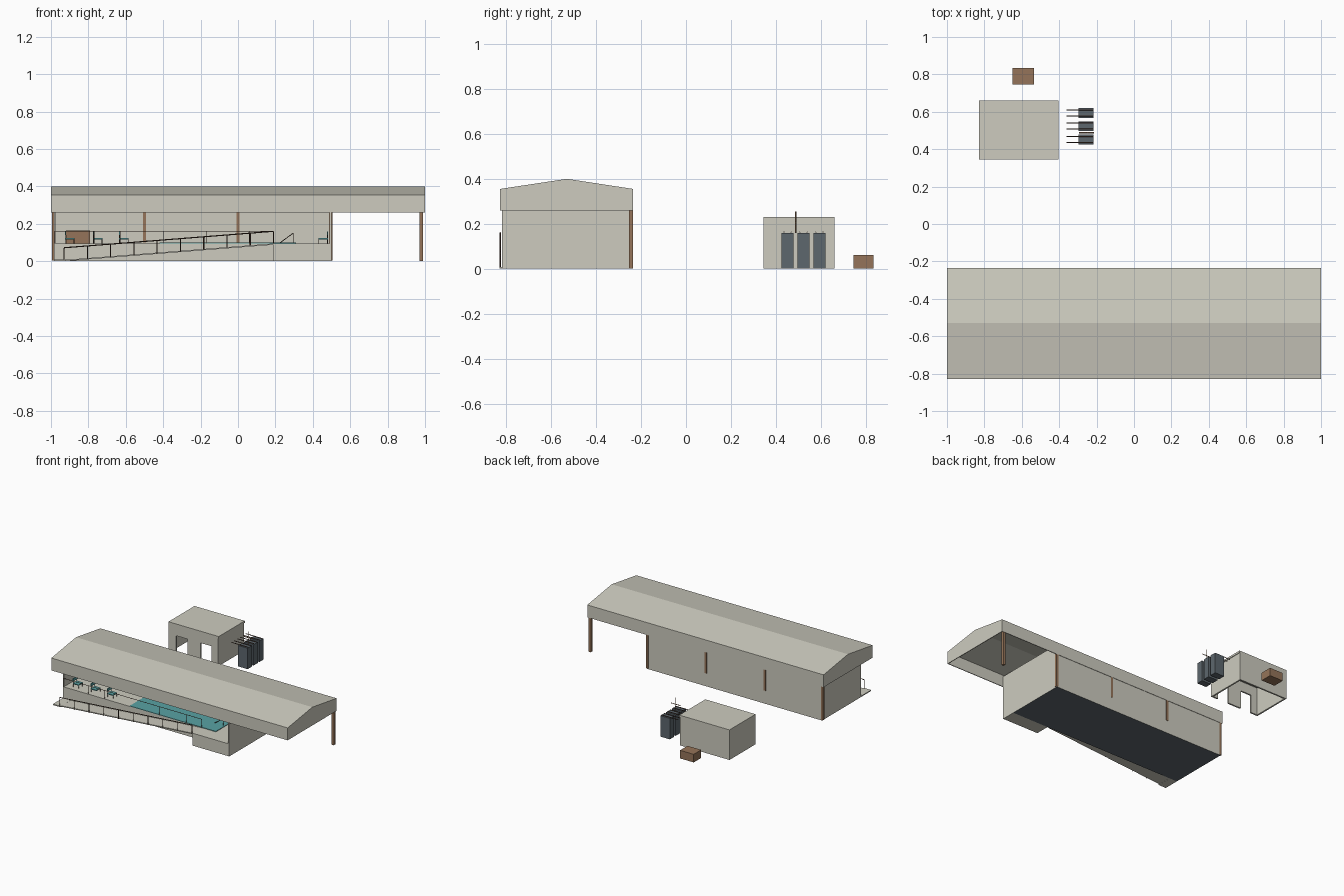
import bpy, bmesh
from mathutils import Vector

cube = bpy.data.objects.get("Cube")
if cube:
    bpy.data.objects.remove(cube, do_unlink=True)


def material(name, rgb):
    m = bpy.data.materials.new(name)
    m.use_nodes = True
    m.diffuse_color = (*rgb, 1)
    m.node_tree.nodes["Principled BSDF"].inputs["Base Color"].default_value = (*rgb, 1)
    return m


PLASTER = material("plaster", (0.61, 0.6, 0.52))
WOOD = material("wood", (0.3, 0.175, 0.1))
RAIL = material("dark_wood", (0.08, 0.045, 0.03))
SLATE = material("slate", (0.11, 0.135, 0.155))
TEAL = material("teal", (0.1, 0.36, 0.37))


def finish(name, bm, *mats):
    bmesh.ops.recalc_face_normals(bm, faces=bm.faces[:])
    me = bpy.data.meshes.new(name)
    bm.to_mesh(me)
    bm.free()
    for m in mats:
        me.materials.append(m)
    ob = bpy.data.objects.new(name, me)
    bpy.context.collection.objects.link(ob)
    return ob


def prism(bm, profile, axis, a, b):
    """Extrude a closed profile from a to b along axis x or y (profile holds the other two)."""
    def point(p, t):
        return (t, p[0], p[1]) if axis == "x" else (p[0], t, p[1])
    face = bm.faces.new([bm.verts.new(point(p, a)) for p in profile])
    out = bmesh.ops.extrude_face_region(bm, geom=[face])["geom"]
    step = Vector((b - a, 0, 0)) if axis == "x" else Vector((0, b - a, 0))
    bmesh.ops.translate(bm, vec=step, verts=[v for v in out if isinstance(v, bmesh.types.BMVert)])


def add_box(bm, x0, x1, y0, y1, z0, z1):
    prism(bm, [(x0, z0), (x1, z0), (x1, z1), (x0, z1)], "y", y0, y1)


def box(name, mat, *bounds):
    bm = bmesh.new()
    add_box(bm, *bounds)
    return finish(name, bm, mat)


def rods(name, mat, segments, radius):
    """Thin square rods, one for each pair of end points."""
    cu = bpy.data.curves.new(name, "CURVE")
    cu.dimensions = "3D"
    cu.bevel_depth = radius
    cu.bevel_resolution = 0
    cu.use_fill_caps = True
    for pair in segments:
        sp = cu.splines.new("POLY")
        sp.points.add(1)
        for p, co in zip(sp.points, pair):
            p.co = (*co, 1)
    cu.materials.append(mat)
    ob = bpy.data.objects.new(name, cu)
    bpy.context.collection.objects.link(ob)


LEFT_X, RIGHT_X = -0.985, 0.5
FRONT, DECK_Y, BACK = -0.82, -0.71, -0.238
DECK_Z, EAVE = 0.095, 0.26

# Gabled roof, a hollow shell with deep fascias
bm = bmesh.new()
prism(bm, [(-0.828, EAVE), (-0.828, 0.355), (-0.53, 0.4), (-0.235, 0.355), (-0.235, EAVE)], "x", -1, 1)
bm.normal_update()
bmesh.ops.recalc_face_normals(bm, faces=bm.faces[:])
bmesh.ops.delete(bm, geom=[f for f in bm.faces if f.normal.z < -0.9], context="FACES_ONLY")
roof = finish("roof", bm, PLASTER)
shell = roof.modifiers.new("thickness", "SOLIDIFY")
shell.thickness = 0.008
shell.offset = -1

# Raised floor with a slate underside
bm = bmesh.new()
add_box(bm, LEFT_X, RIGHT_X, DECK_Y, BACK, 0, DECK_Z)
platform = finish("platform", bm, PLASTER, SLATE)
for p in platform.data.polygons:
    p.material_index = int(p.normal.z < -0.9)
box("ramp_landing", PLASTER, 0.19, RIGHT_X, FRONT, DECK_Y, 0, DECK_Z)
box("ramp_foot", PLASTER, LEFT_X, -0.92, -0.83, DECK_Y, 0, 0.008)
bm = bmesh.new()
prism(bm, [(-0.93, 0), (0.19, DECK_Z - 0.007), (0.19, DECK_Z), (-0.93, 0.007)], "y", FRONT, DECK_Y)
finish("ramp", bm, PLASTER)

# Walls and floor mat
box("back_wall", PLASTER, LEFT_X, RIGHT_X, BACK - 0.008, BACK, DECK_Z, 0.34)
box("left_end_wall", PLASTER, LEFT_X, LEFT_X + 0.008, DECK_Y, BACK, DECK_Z, 0.34)
box("right_end_wall", PLASTER, RIGHT_X - 0.01, RIGHT_X, FRONT, BACK, DECK_Z, 0.34)
box("floor_mat", TEAL, -0.42, 0.31, DECK_Y, -0.3, DECK_Z, DECK_Z + 0.004)

# Posts along the back
for i, (x, z) in enumerate([(-0.985, 0.005), (-0.5, 0.1), (0, 0.1), (0.495, 0.005), (0.98, 0)]):
    box(f"post_{i + 1}", WOOD, x - 0.009, x + 0.009, -0.254, -0.2355, z, 0.34)

# Ramp and deck railings
segs = [((-0.93, -0.827, 0.072), (0.19, -0.827, 0.16))]
for i in range(10):
    t = i / 9
    x = -0.93 + 1.12 * t
    segs.append(((x, -0.827, DECK_Z * t), (x, -0.827, 0.072 + 0.088 * t)))
rods("ramp_railing", RAIL, segs, 0.003)
segs = [((-0.98, DECK_Y, 0.16), (0.19, DECK_Y, 0.16))]
segs += [((x, DECK_Y, DECK_Z), (x, DECK_Y, 0.16)) for x in (-0.98, -0.77, -0.63, -0.4, -0.17, 0.06, 0.19)]
rods("deck_railing", RAIL, segs, 0.002)
rods("steps_handrail", RAIL, [((0.22, -0.6, DECK_Z), (0.295, -0.6, 0.15)),
                              ((0.295, -0.6, DECK_Z), (0.295, -0.6, 0.15))], 0.002)

# Counter and chairs
box("counter", WOOD, -0.92, -0.79, -0.4, -0.33, DECK_Z, 0.163)


def chair(name, x, y, side):
    bm = bmesh.new()
    add_box(bm, x - 0.025, x + 0.025, y - 0.025, y + 0.025, 0.117, 0.124)
    e = x + side * 0.023
    add_box(bm, e - 0.003, e + 0.003, y - 0.025, y + 0.025, 0.14, 0.16)
    finish(name, bm, TEAL)
    legs = [((x + sx * 0.023, y + sy * 0.022, DECK_Z),
             (x + sx * 0.023, y + sy * 0.022, 0.155 if sx == side else 0.118))
            for sx in (-1, 1) for sy in (-1, 1)]
    rods(name + "_legs", RAIL, legs, 0.002)


spots = [(-0.9, -1), (-0.75, -1), (-0.61, -1)]
for i, (x, side) in enumerate(spots):
    for j, y in enumerate((-0.65, -0.5)):
        chair(f"chair_{i + 1}_{j + 1}", x, y, side)
chair("corner_chair", 0.455, -0.5, 1)

# Outbuilding: hollow, open below, with two doorways in its front
AX0, AX1, AY0, AY1, T = -0.83, -0.41, 0.345, 0.66, 0.012
box("shed_roof", PLASTER, AX0, AX1 + 0.005, AY0, AY1, 0.215, 0.23)
box("shed_back_wall", PLASTER, AX0, AX1, AY1 - T, AY1, 0, 0.215)
box("shed_left_wall", PLASTER, AX0, AX0 + T, AY0, AY1, 0, 0.215)
box("shed_right_wall", PLASTER, AX1 - T, AX1, AY0, AY1, 0, 0.215)
bm = bmesh.new()
prism(bm, [(AX0, 0), (-0.765, 0), (-0.765, 0.14), (-0.67, 0.14), (-0.67, 0), (-0.56, 0),
           (-0.56, 0.14), (-0.465, 0.14), (-0.465, 0), (AX1, 0), (AX1, 0.215), (AX0, 0.215)],
      "y", AY0, AY0 + T)
finish("shed_front_wall", bm, PLASTER)
box("crate", WOOD, -0.65, -0.535, 0.745, 0.835, 0, 0.062)

# Three bins with handle bars
segs = []
for i, y in enumerate((0.452, 0.523, 0.594)):
    box(f"bin_{i + 1}", SLATE, -0.297, -0.217, y - 0.026, y + 0.026, 0, 0.16)
    segs += [((-0.36, y + s * 0.016, 0.163), (-0.22, y + s * 0.016, 0.163)) for s in (-1, 1)]
rods("bin_handles", RAIL, segs, 0.003)
rods("bin_marker", WOOD, [((-0.25, 0.488, 0.16), (-0.25, 0.488, 0.255)),
                          ((-0.295, 0.488, 0.207), (-0.215, 0.488, 0.207))], 0.003)
